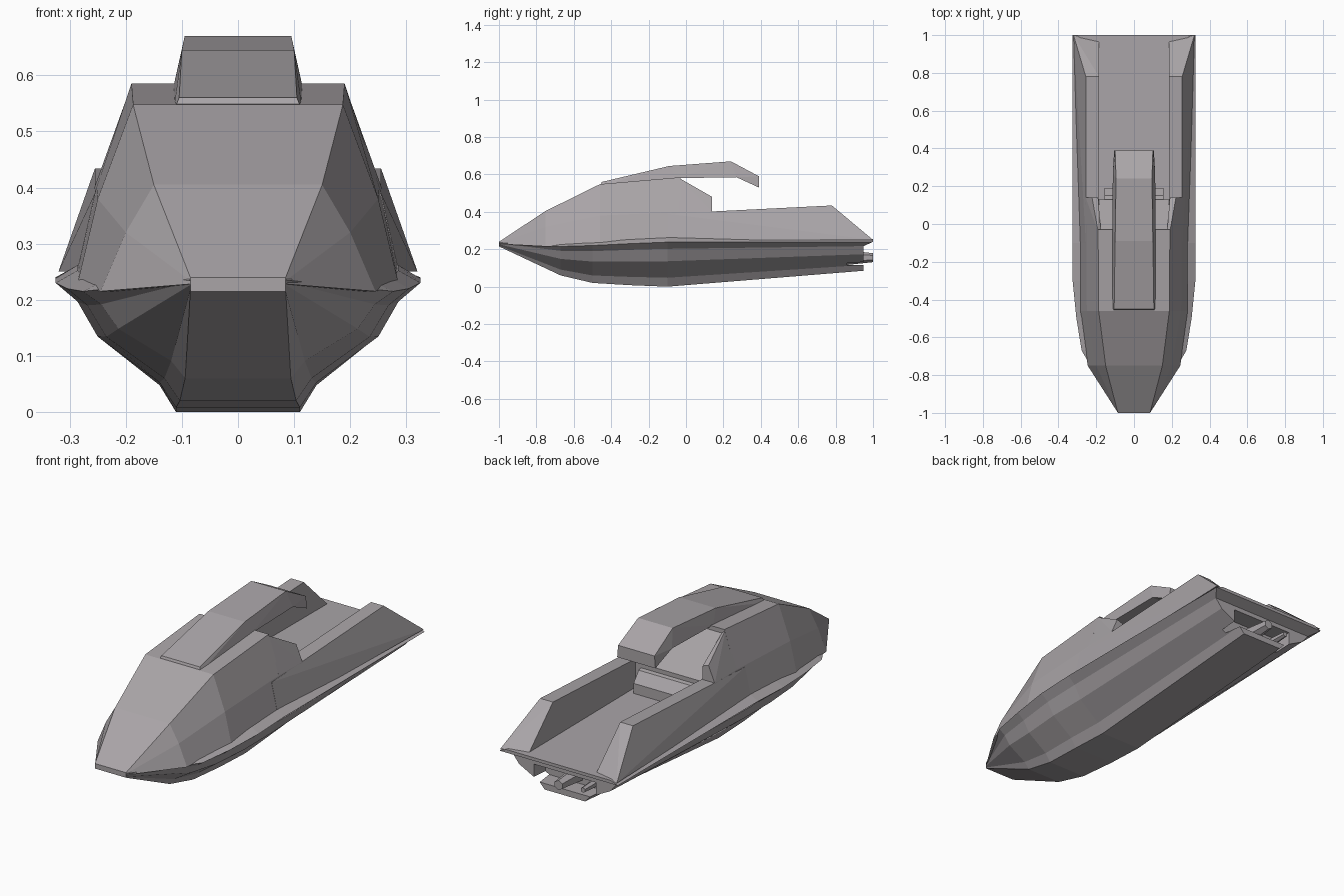
import bpy, bmesh, math
from mathutils import Matrix, Vector

cube = bpy.data.objects.get("Cube")
if cube:
    bpy.data.objects.remove(cube, do_unlink=True)

grey = bpy.data.materials.new("warm_grey")
grey.use_nodes = True
colour = (0.40, 0.375, 0.39, 1)
grey.diffuse_color = colour
grey.node_tree.nodes["Principled BSDF"].inputs["Base Color"].default_value = colour


def finish(name, bm):
    """Turn a bmesh into a flat-shaded grey object."""
    bmesh.ops.recalc_face_normals(bm, faces=bm.faces)
    mesh = bpy.data.meshes.new(name)
    bm.to_mesh(mesh)
    bm.free()
    mesh.materials.append(grey)
    obj = bpy.data.objects.new(name, mesh)
    bpy.context.collection.objects.link(obj)
    return obj


def loft(name, stations):
    """Skin mirrored half sections, each listed from the bottom up."""
    bm = bmesh.new()
    rings = []
    for half in stations:
        right = [bm.verts.new(p) for p in half]
        left = [bm.verts.new((-x, y, z)) for x, y, z in half]
        rings.append(right + left[::-1])
    n = len(rings[0])
    for a, b in zip(rings, rings[1:]):
        for i in range(n):
            j = (i + 1) % n
            bm.faces.new((a[i], a[j], b[j], b[i]))
    for ring in (rings[0], rings[-1]):
        for i in range(n // 2 - 1):
            bm.faces.new((ring[i], ring[i + 1], ring[n - 2 - i], ring[n - 1 - i]))
    return finish(name, bm)


def solid(name, points):
    """Convex block around a few corner points."""
    bm = bmesh.new()
    for p in points:
        bm.verts.new(p)
    bmesh.ops.convex_hull(bm, input=bm.verts)
    bmesh.ops.dissolve_limit(bm, angle_limit=math.radians(1),
                             verts=bm.verts, edges=bm.edges)
    return finish(name, bm)


def pair(name, points):
    for side, sign in (("left", 1), ("right", -1)):
        solid(side + "_" + name, [(sign * x, y, z) for x, y, z in points])


def across(half_width, profile):
    return [(s * half_width, y, z) for s in (1, -1) for y, z in profile]


# Hull: keel edge, chine, bilge, side, rail tip and rail top at each station
section = [(.34, 0), (.43, .2), (.77, .57), (.88, .85), (1, 1), (.88, 1.1)]
NOSE = .085


def hull_station(y, width, keel, rail, overhang=0):
    return [(max(fx * width, NOSE), y + (overhang if fz >= 1 else 0),
             keel + fz * (rail - keel)) for fx, fz in section]


hull = loft("hull", [
    hull_station(-1, NOSE, .215, .235),
    hull_station(-.67, .277, .06, .215),
    hull_station(-.5, .305, .02, .22),
    hull_station(-.3, .325, .008, .23),
    hull_station(-.1, .325, 0, .238),
    hull_station(.95, .325, .085, .24, overhang=.05),
])

# Jet opening in the transom
cutter = solid("jet_cutter", [(x, y, z) for x in (-.17, .17)
                              for y in (.86, 1.1) for z in (.115, .195)])
cut = hull.modifiers.new("jet_opening", "BOOLEAN")
cut.operation = "DIFFERENCE"
cut.object = cutter
bpy.context.view_layer.objects.active = hull
bpy.ops.object.modifier_apply(modifier=cut.name)
bpy.data.objects.remove(cutter, do_unlink=True)

# Jet nozzle and the small outlet beside it
for name, x, radius, end in (("jet_nozzle", 0, .04, 1), ("side_outlet", -.12, .022, .98)):
    bm = bmesh.new()
    start = .85
    place = Matrix.Translation(Vector((x, (start + end) / 2, .155)))
    turn = Matrix.Rotation(-math.pi / 2, 4, "X")
    bmesh.ops.create_cone(bm, cap_ends=True, segments=6, radius1=radius,
                          radius2=radius * .6, depth=end - start, matrix=place @ turn)
    finish(name, bm)

# Foredeck and cabin: base, waist and shoulder at each station
cabin = [
    (-1, (NOSE, .228), (NOSE, .234), (NOSE, .24)),
    (-.75, (.245, .215), (.2, .32), (.15, .405)),
    (-.46, (.287, .225), (.25, .38), (.187, .548)),
    (-.03, (.287, .25), (.252, .4), (.19, .585)),
]
loft("cabin", [[(x, y, z) for x, z in pts] for y, *pts in cabin])

# Cabin side pillars sloping down behind the roof shoulder
pair("pillar", [
    (.287, -.04, .25), (.252, -.04, .4), (.19, -.04, .583), (.175, -.04, .57),
    (.287, .14, .255), (.256, .14, .4), (.222, .14, .48), (.19, .14, .47),
    (.19, .14, .255), (.175, -.04, .25),
])

# Sloped panel between the pillars and the seat below it
solid("cockpit_panel", across(.185, [(-.04, .575), (.13, .385), (.13, .25), (-.04, .25)]))
solid("seat", across(.155, [(.1, .37), (.15, .36), (.19, .31), (.19, .25), (.1, .25)]))

# Coamings along the open rear deck
INNER = .185
pair("coaming", [
    (.287, -.1, .25), (.255, -.1, .39), (INNER, -.1, .39), (INNER, -.1, .25),
    (.255, .78, .434), (INNER, .78, .434),
    (.32, 1, .25), (INNER, .965, .255),
])

# Roof fin with a drooped rear lip
roof = [
    (-.46, .535, .115), (-.45, .56, .105), (-.09, .645, .1), (.24, .67, .095),
    (.39, .59, .1), (.39, .53, .105), (.27, .585, .112), (-.05, .58, .115),
]
bm = bmesh.new()
sides = [[bm.verts.new((s * x, y, z)) for y, z, x in roof] for s in (1, -1)]
for side in sides:
    bm.faces.new(side)
for i in range(len(roof)):
    j = (i + 1) % len(roof)
    bm.faces.new((sides[0][i], sides[0][j], sides[1][j], sides[1][i]))
bmesh.ops.triangulate(bm, faces=[f for f in bm.faces if len(f.verts) > 4])
finish("roof", bm)
